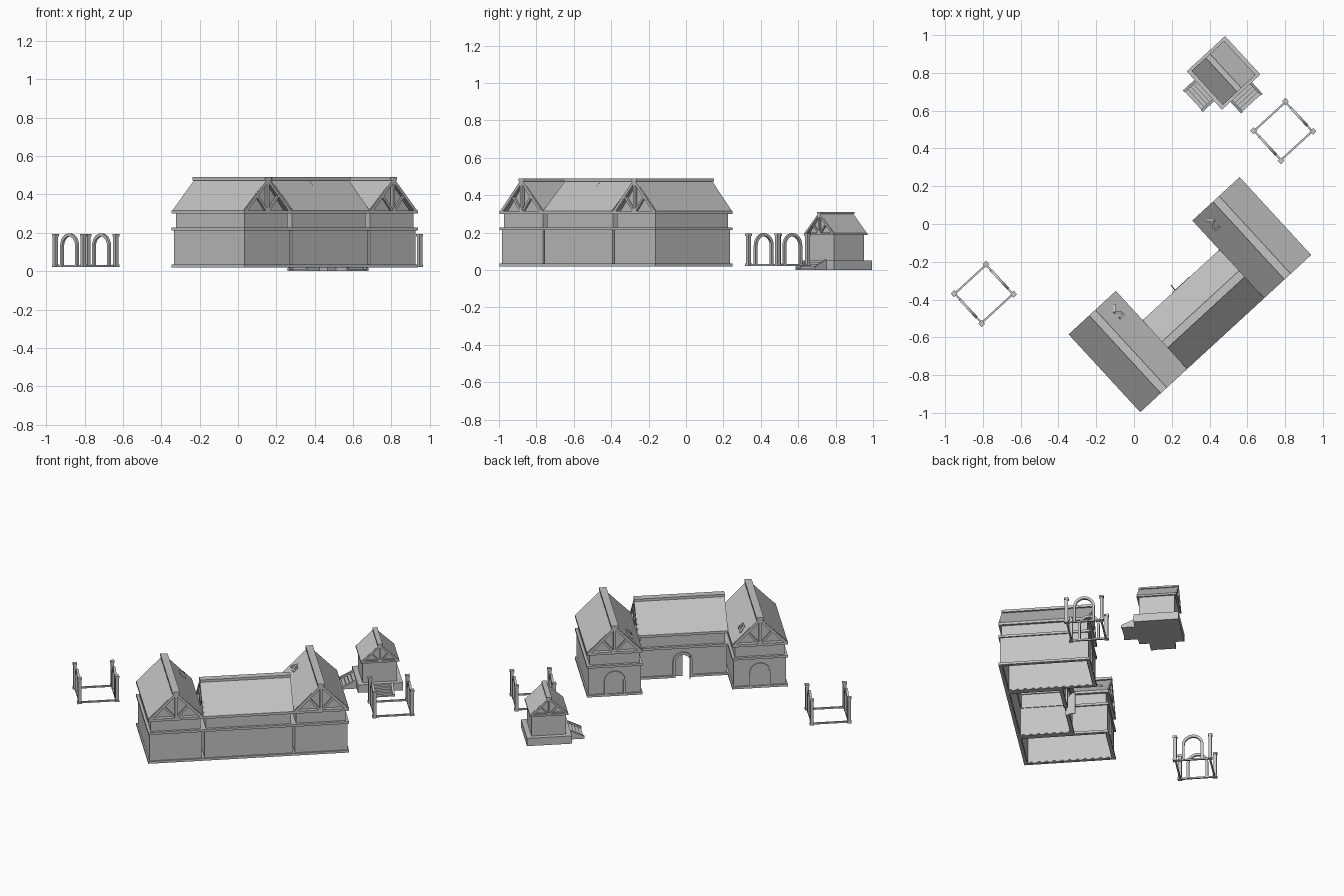
import bpy, bmesh
from math import radians, pi, sin, cos
from mathutils import Matrix, Vector

cube = bpy.data.objects.get("Cube")
if cube:
    bpy.data.objects.remove(cube)

stone = bpy.data.materials.new("plain_grey")
stone.use_nodes = True
GREY = (0.55, 0.55, 0.55, 1)
stone.diffuse_color = GREY
stone.node_tree.nodes["Principled BSDF"].inputs["Base Color"].default_value = GREY

T = Matrix.Translation
TURN = Matrix.Rotation(radians(42.6), 4, 'Z')


def turn(deg):
    return Matrix.Rotation(radians(deg), 4, 'Z')


def finish(name, bm, place):
    bmesh.ops.recalc_face_normals(bm, faces=bm.faces)
    mesh = bpy.data.meshes.new(name)
    bm.to_mesh(mesh)
    bm.free()
    mesh.materials.append(stone)
    obj = bpy.data.objects.new(name, mesh)
    bpy.context.collection.objects.link(obj)
    obj.matrix_world = place


def box(bm, lo, hi, m=Matrix()):
    lo, hi = Vector(lo), Vector(hi)
    size = Matrix.Diagonal((*(hi - lo), 1))
    bmesh.ops.create_cube(bm, size=1, matrix=m @ T((lo + hi) / 2) @ size)


def beam(bm, a, b, t):
    a, b = Vector(a), Vector(b)
    m = T(a) @ (b - a).to_track_quat('Z', 'Y').to_matrix().to_4x4()
    box(bm, (-t / 2, -t / 2, 0), (t / 2, t / 2, (b - a).length), m)


def prism(bm, outline, y0, y1, m=Matrix()):
    """Extrude an x-z outline along y."""
    face = bm.faces.new([bm.verts.new(m @ Vector((x, y0, z))) for x, z in outline])
    new = bmesh.ops.extrude_face_region(bm, geom=[face])["geom"]
    shift = m.to_3x3() @ Vector((0, y1 - y0, 0))
    bmesh.ops.translate(bm, vec=shift, verts=[v for v in new if isinstance(v, bmesh.types.BMVert)])


def arch_line(r, bottom, top, n=12):
    """Round-headed outline from left foot to right foot."""
    arc = [(-r * cos(pi * i / n), top - r + r * sin(pi * i / n)) for i in range(n + 1)]
    return [(-r, bottom)] + arc + [(r, bottom)]


def arch(bm, r, t, bottom, top, y0, y1, m=Matrix()):
    inner = arch_line(r - t, bottom, top - t)
    prism(bm, arch_line(r, bottom, top) + inner[::-1], y0, y1, m)


def ring(bm, w, l, z0, z1, t, skip_right=False):
    """Four thin walls round a rectangle."""
    x, y = w / 2, l / 2
    for s in (-1, 1):
        box(bm, (-x, min(s * y, s * (y - t)), z0), (x, max(s * y, s * (y - t)), z1))
        if not (skip_right and s == 1):
            box(bm, (min(s * x, s * (x - t)), -y, z0), (max(s * x, s * (x - t)), y, z1))


def roof(name, place, w, l, eave, ridge, t):
    x, y = w / 2, l / 2
    # Chevron of tiles with ridge cap and eave rails
    bm = bmesh.new()
    prism(bm, [(-x, eave + t), (0, ridge - t / 3), (x, eave + t), (x, eave),
               (0, ridge - 1.4 * t), (-x, eave)], -y + t / 2, y - t / 2)
    finish(name + "_roof", bm, place)
    bm = bmesh.new()
    box(bm, (-1.4 * t, -y, ridge - t), (1.4 * t, y, ridge))
    for s in (-1, 1):
        beam(bm, (s * (x - t / 2), -y, eave + t / 2), (s * (x - t / 2), y, eave + t / 2), t)
    finish(name + "_ridge_and_eave_rails", bm, place)
    # Gable frames: rafters, tie, king post, struts and a set-back panel
    bm = bmesh.new()
    panels = bmesh.new()
    for s in (-1, 1):
        g = s * (y - t / 2)
        foot = (0, g, eave + t / 2)
        beam(bm, (t - x, g, eave + t / 2), (x - t, g, eave + t / 2), t)
        beam(bm, foot, (0, g, ridge - t), t)
        for side in (-1, 1):
            beam(bm, (side * (x - t / 2), g, eave + t / 2), (0, g, ridge - t), t)
            beam(bm, foot, (side * x * 0.45, g, eave + (ridge - eave) * 0.5), t * 0.8)
        prism(panels, [(t - x, eave), (x - t, eave), (0, ridge - t)], s * (y - 2 * t), s * (y - 2.4 * t))
    finish(name + "_gable_timbers", bm, place)
    finish(name + "_gable_panels", panels, place)


def block(name, place, w, l, open_right=False):
    """Two-stage hollow walls with string courses and a roof."""
    bm = bmesh.new()
    ring(bm, w - 0.018, l - 0.018, 0.025, 0.215, 0.015, open_right)
    ring(bm, w - 0.034, l - 0.034, 0.21, 0.315, 0.012)
    finish(name + "_walls", bm, place)
    bm = bmesh.new()
    ring(bm, w, l, 0.02, 0.035, 0.022, open_right)
    ring(bm, w, l, 0.213, 0.228, 0.022)
    finish(name + "_string_courses", bm, place)
    roof(name, place, w, l, 0.3, 0.49, 0.016)


# Main building: two wings and a hall, front walls in line
MAIN = T((0.296, -0.374, 0)) @ TURN
for side, name in ((-1, "right_wing"), (1, "left_wing")):
    wing = MAIN @ T((side * 0.445, 0, 0))
    block(name, wing, 0.34, 0.56)
    bm = bmesh.new()
    arch(bm, 0.064, 0.012, 0.03, 0.185, 0.265, 0.28)
    prism(bm, arch_line(0.053, 0.03, 0.174), 0.265, 0.274)
    finish(name + "_arched_door", bm, wing)
    # Loose braces breaking through the inner slope
    bm = bmesh.new()
    for v, dv in ((0.16, 0.0), (0.2, 0.03), (0.2, -0.025)):
        beam(bm, (-side * 0.085, v, 0.402), (-side * 0.115, v + dv, 0.376), 0.012)
    finish(name + "_loose_braces", bm, wing)

HALL = MAIN @ T((0, -0.105, 0))
block("hall", HALL @ turn(90), 0.35, 0.555, open_right=True)
bm = bmesh.new()
notch = arch_line(0.045, 0.025, 0.172)
prism(bm, [(-0.268, 0.025)] + notch + [(0.268, 0.025), (0.268, 0.215), (-0.268, 0.215)], 0.151, 0.166)
for s in (-1, 1):
    box(bm, (min(s * 0.06, s * 0.277), 0.153, 0.02), (max(s * 0.06, s * 0.277), 0.175, 0.035))
finish("hall_back_wall", bm, HALL)
bm = bmesh.new()
arch(bm, 0.062, 0.017, 0.02, 0.188, 0.155, 0.177)
finish("hall_door_arch", bm, HALL)
# Half-arch door leaves, one shut and one swung out
leaf = [(0, 0.025), (0, 0.172)] + [(x, z) for x, z in notch if x > 0.001]
bm = bmesh.new()
prism(bm, leaf, 0.156, 0.162)
finish("hall_door_leaf_shut", bm, HALL)
bm = bmesh.new()
prism(bm, [(0.045 - x, z) for x, z in leaf], 0, 0.006)
finish("hall_door_leaf_open", bm, HALL @ T((-0.04, 0.166, 0)) @ turn(85))
# Seam rib over the middle of the hall roof
bm = bmesh.new()
for s in (-1, 1):
    beam(bm, (0, s * 0.17, 0.312), (0, 0, 0.479), 0.01)
finish("hall_roof_rib", bm, HALL)

# Small house on a plinth with two flights of steps
HUT = T((0.474, 0.8, 0)) @ TURN
bm = bmesh.new()
box(bm, (-0.138, -0.138, 0), (0.138, 0.138, 0.052))
finish("small_house_plinth", bm, HUT)
bm = bmesh.new()
box(bm, (-0.106, -0.108, 0.05), (0.106, 0.108, 0.2))
finish("small_house_walls", bm, HUT)
roof("small_house", HUT, 0.235, 0.245, 0.186, 0.31, 0.011)
for name, deg in (("front", 0), ("right", -90)):
    bm = bmesh.new()
    for i in range(4):
        box(bm, (-0.065, -0.158 - i * 0.02, 0), (0.065, -0.136 - i * 0.02, 0.042 - i * 0.011))
    side = Matrix.Rotation(radians(90), 4, 'Z')
    for x in (0.07, -0.07):
        prism(bm, [(-0.136, 0), (-0.136, 0.058), (-0.222, 0.016), (-0.222, 0)],
              -0.007, 0.007, T((x, 0, 0)) @ side)
    finish(name + "_steps", bm, HUT @ turn(deg))

# Two open pavilions: sill ring, corner posts and facing arches
for name, pos in (("west", (-0.795, -0.37, 0)), ("east", (0.79, 0.492, 0))):
    place = T(pos) @ TURN
    bm = bmesh.new()
    ring(bm, 0.235, 0.22, 0.022, 0.032, 0.01)
    finish(name + "_pavilion_sill", bm, place)
    bm = bmesh.new()
    for sx in (-1, 1):
        for sy in (-1, 1):
            m = T((sx * 0.115, sy * 0.108, 0))
            box(bm, (-0.01, -0.01, 0.025), (0.01, 0.01, 0.19), m)
            for z in (0.022, 0.182):
                box(bm, (-0.013, -0.013, z), (0.013, 0.013, z + 0.012), m)
    finish(name + "_pavilion_posts", bm, place)
    bm = bmesh.new()
    for s in (-1, 1):
        arch(bm, 0.066, 0.016, 0.025, 0.197, -0.007, 0.007, T((s * 0.113, 0, 0)) @ turn(90))
    finish(name + "_pavilion_arches", bm, place)
